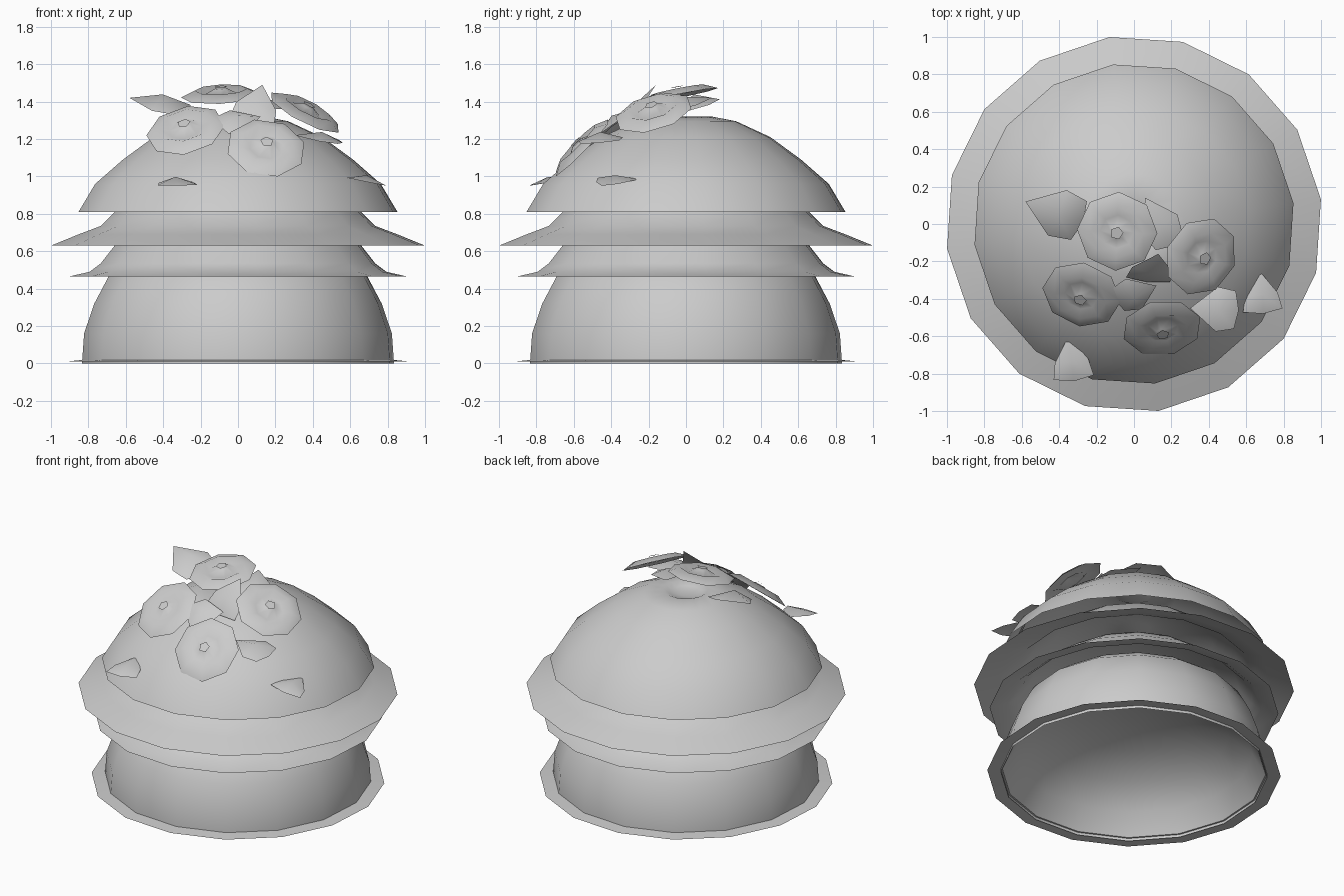
import bpy, math
from mathutils import Vector

if "Cube" in bpy.data.objects:
    bpy.data.objects.remove(bpy.data.objects["Cube"], do_unlink=True)

GREY = (0.6, 0.6, 0.6, 1)
grey = bpy.data.materials.new("plain_grey")
grey.use_nodes = True
grey.diffuse_color = GREY
grey.node_tree.nodes["Principled BSDF"].inputs["Base Color"].default_value = GREY


def add_part(name, verts, faces):
    mesh = bpy.data.meshes.new(name)
    mesh.from_pydata(verts, [], faces)
    mesh.materials.append(grey)
    obj = bpy.data.objects.new(name, mesh)
    bpy.context.collection.objects.link(obj)
    for p in mesh.polygons:
        p.use_smooth = True
    return obj


def lathe(name, profile, sides=16, turn=math.radians(7.5), cap=True):
    """Spin a (radius, height) profile, outer rim first, closing the last ring."""
    verts, faces = [], []
    for r, z in profile:
        for i in range(sides):
            a = turn + i * math.tau / sides
            verts.append((r * math.cos(a), r * math.sin(a), z))
    for k in range(len(profile) - 1):
        for i in range(sides):
            j = (i + 1) % sides
            a, b = k * sides, (k + 1) * sides
            faces.append((a + i, a + j, b + j, b + i))
    if cap:
        last = (len(profile) - 1) * sides
        faces.append([last + i for i in range(sides)])
    return add_part(name, verts, faces)


# Stacked bells, each an open shell, the lowest with a hollow lining
lathe("lower_dome", [(0.84, 0), (0.84, 0.02), (0.83, 0.16), (0.775, 0.32), (0.695, 0.47),
                     (0.57, 0.56), (0.4, 0.62), (0.2, 0.65), (0.05, 0.655)])
lathe("hollow_lining", [(0.83, 0.02), (0.75, 0.16), (0.6, 0.29), (0.37, 0.38),
                        (0.15, 0.415), (0.05, 0.42)])
lathe("base_flange", [(0.925, 0.01), (0.83, 0.02)], cap=False)
lathe("lower_skirt", [(0.91, 0.465), (0.8, 0.49), (0.74, 0.535), (0.665, 0.63),
                      (0.5, 0.75), (0.2, 0.83), (0.05, 0.84)])
lathe("middle_skirt", [(1.008, 0.63), (0.86, 0.69), (0.74, 0.735), (0.66, 0.815),
                       (0.5, 0.96), (0.2, 1.06), (0.1, 1.05), (0.04, 1.04)])
lathe("upper_dome", [(0.86, 0.81), (0.77, 0.96), (0.62, 1.09), (0.455, 1.21),
                     (0.27, 1.295), (0.14, 1.32), (0.1, 1.3), (0.04, 1.29)])

# Flowers: wavy eight-sided blossom with a small five-sided centre
FLOWERS = [((-0.09, -0.04, 1.435), (-0.05, -0.2, 1)),
           ((0.36, -0.175, 1.345), (0.45, -0.25, 0.87)),
           ((-0.28, -0.38, 1.25), (-0.2, -0.6, 0.8)),
           ((0.15, -0.56, 1.155), (0.1, -0.72, 0.7))]
for n, (place, facing) in enumerate(FLOWERS, 1):
    spin = Vector(facing).to_track_quat("Z", "Y")
    petals = lathe(f"flower_{n}", [(0.215, -0.005), (0.14, 0.03), (0.09, 0.005), (0.034, 0.035)],
                   sides=8, turn=0.2)
    centre = lathe(f"flower_centre_{n}", [(0.036, 0.045)], sides=5, turn=0.3)
    for part in (petals, centre):
        part.location = place
        part.rotation_mode = "QUATERNION"
        part.rotation_quaternion = spin


def leaf(name, tip, base, up, width=0.25, fold=0.04, blunt=0.75):
    """Pointed leaf, creased along the middle; blunt sets the width of its base."""
    tip, base = Vector(tip), Vector(base)
    along = base - tip
    side = along.cross(Vector(up)).normalized() * width / 2
    crest = side.cross(along).normalized() * fold
    mid = tip + along * 0.55
    end = base - along * 0.08
    verts = [tip, mid + side, end + side * blunt, base,
             end - side * blunt, mid - side, mid + crest]
    add_part(name, verts, [(i, (i + 1) % 6, 6) for i in range(6)])


# Leaves tucked around the flowers
leaf("leaf_left", (-0.58, 0.12, 1.42), (-0.27, 0.01, 1.35), (-0.25, -0.15, 1), 0.27, 0.06, 0.85)
leaf("leaf_top", (0.06, 0.14, 1.42), (0.2, -0.12, 1.36), (0.2, -0.2, 1), 0.22)
leaf("leaf_middle", (0.13, -0.16, 1.49), (0.07, -0.31, 1.28), (0, -1, 0.5), 0.22, 0.03, 1.1)
leaf("leaf_between", (0.12, -0.33, 1.32), (-0.1, -0.41, 1.27), (0, -0.6, 0.8), 0.22)
leaf("leaf_right", (0.3, -0.45, 1.22), (0.56, -0.46, 1.18), (0.2, -0.1, 1), 0.24, 0.04, 0.85)
leaf("leaf_low_right", (0.67, -0.25, 0.985), (0.69, -0.48, 0.97), (0.2, 0, 1), 0.18, 0.03, 1.2)
leaf("leaf_low_left", (-0.35, -0.6, 0.99), (-0.32, -0.84, 0.95), (0, -0.2, 1), 0.18, 0.03, 1.2)
